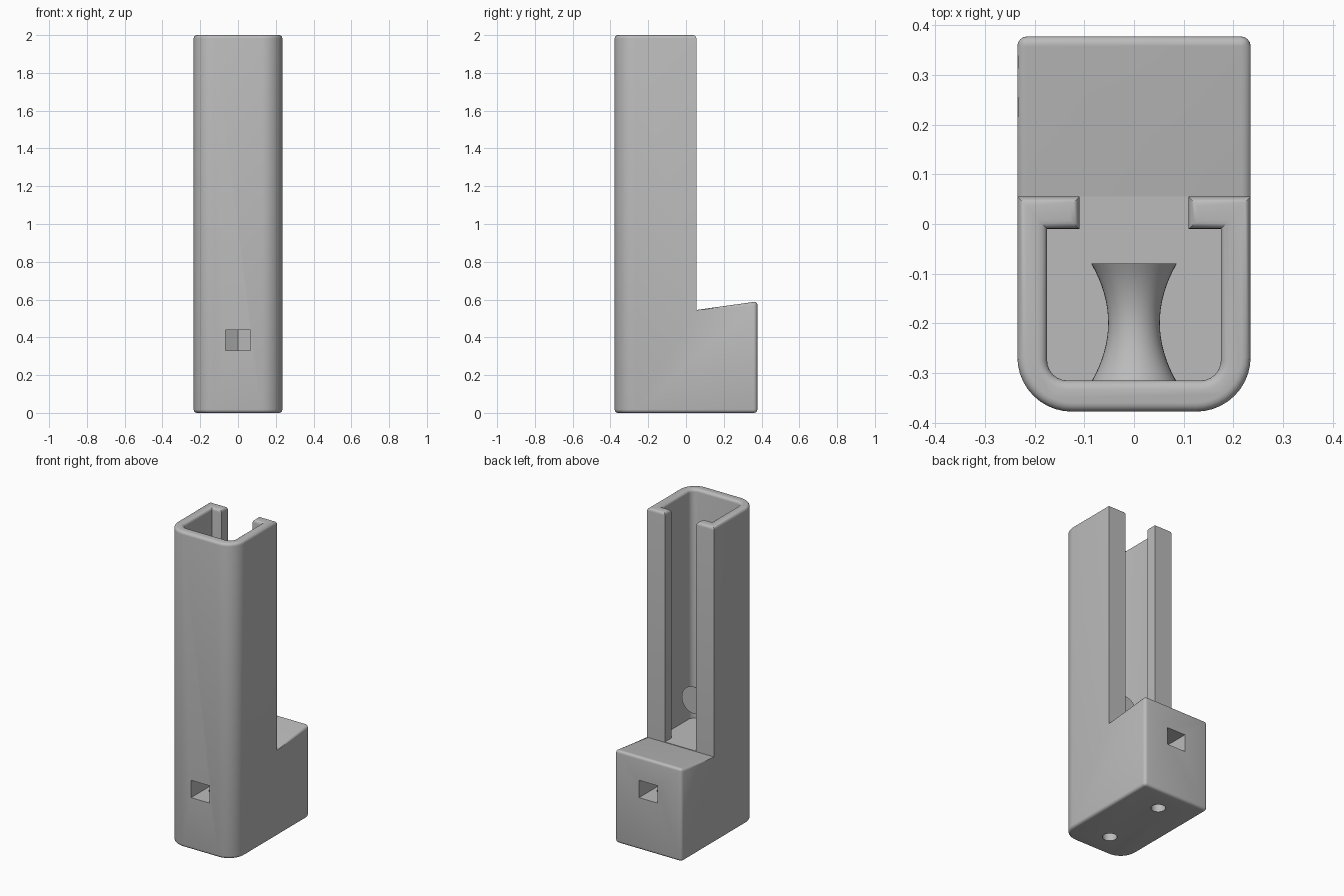
import bpy, bmesh, math
from mathutils import Matrix, Vector

cube = bpy.data.objects.get("Cube")
if cube:
    bpy.data.objects.remove(cube, do_unlink=True)

grey = bpy.data.materials.new("plain_grey")
grey.use_nodes = True
colour = (0.5, 0.5, 0.5, 1)
grey.diffuse_color = colour
grey.node_tree.nodes["Principled BSDF"].inputs["Base Color"].default_value = colour

HALF, FRONT, BACK, POST = 0.235, -0.378, 0.378, 0.055
FOOT, TOP = 0.545, 2.0


def add(name, bm):
    bmesh.ops.recalc_face_normals(bm, faces=bm.faces)
    mesh = bpy.data.meshes.new(name)
    bm.to_mesh(mesh)
    bm.free()
    mesh.materials.append(grey)
    ob = bpy.data.objects.new(name, mesh)
    bpy.context.collection.objects.link(ob)
    return ob


def prism(points, offset):
    """Extrude a closed outline of 3D points along an offset."""
    bm = bmesh.new()
    face = bm.faces.new([bm.verts.new(p) for p in points])
    new = bmesh.ops.extrude_face_region(bm, geom=[face])["geom"]
    bmesh.ops.translate(bm, vec=offset,
                        verts=[v for v in new if isinstance(v, bmesh.types.BMVert)])
    bmesh.ops.recalc_face_normals(bm, faces=bm.faces)
    return bm


def round_edges(bm, rule, radius, segments):
    edges = [e for e in bm.edges if rule(e)]
    bmesh.ops.bevel(bm, geom=edges, offset=radius, segments=segments,
                    profile=0.5, affect='EDGES', clamp_overlap=True)


def upright(e, y):
    a, b = (v.co for v in e.verts)
    return abs(a.z - b.z) > 0.1 and all(abs(c.y - y) < 0.005 for c in (a, b))


def cut(body, cutter):
    mod = body.modifiers.new("cut", 'BOOLEAN')
    mod.operation, mod.solver, mod.object = 'DIFFERENCE', 'EXACT', cutter
    bpy.ops.object.select_all(action='DESELECT')
    bpy.context.view_layer.objects.active = body
    body.select_set(True)
    bpy.ops.object.modifier_apply(modifier=mod.name)
    bpy.data.objects.remove(cutter, do_unlink=True)


# Body: L-shaped side profile with rounded front corners
side = [(FRONT, 0), (BACK, 0), (BACK, 0.59), (POST, FOOT), (POST, TOP), (FRONT, TOP)]
bm = prism([(-HALF, y, z) for y, z in side], (2 * HALF, 0, 0))
round_edges(bm, lambda e: upright(e, FRONT), 0.11, 10)
round_edges(bm, lambda e: upright(e, BACK), 0.02, 4)
body = add("holder_body", bm)

# Cavity with a narrower slot between the two rear posts
half_outline = [(0.175, -0.315), (0.175, -0.01), (0.11, -0.01), (0.11, 0.075)]
outline = half_outline + [(-x, y) for x, y in reversed(half_outline)]
bm = prism([(x, y, FOOT + 0.003) for x, y in outline], (0, 0, TOP))
round_edges(bm, lambda e: upright(e, -0.315), 0.04, 6)
cut(body, add("cavity_cutter", bm))


# Soft rims at the top, the bottom and around the rear block
def is_rim(e):
    if len(e.link_faces) != 2 or e.calc_face_angle() < 0.7:
        return False
    cos = [v.co for v in e.verts]
    top = all(c.z > TOP - 0.001 for c in cos)
    bottom = all(c.z < 0.001 for c in cos)
    block = (all(c.y > POST - 0.001 and FOOT - 0.001 < c.z < 0.6 for c in cos)
             and max(c.y for c in cos) > 0.3)
    return top or bottom or block


bm = bmesh.new()
bm.from_mesh(body.data)
bmesh.ops.remove_doubles(bm, verts=bm.verts, dist=0.0001)
round_edges(bm, is_rim, 0.018, 4)
bm.to_mesh(body.data)
bm.free()

# Nut pockets and screw holes, one pair at the front and one at the back
for s in (-1, 1):
    centre, r = 0.217, 0.075
    w = r * math.cos(math.pi / 6)
    plan = [(-w, 0.45), (-w, centre - r / 2), (0, centre - r), (w, centre - r / 2), (w, 0.45)]
    cut(body, add("pocket_cutter", prism([(x, s * y, 0.33) for x, y in plan], (0, 0, 0.11))))
    bm = bmesh.new()
    bmesh.ops.create_cone(bm, cap_ends=True, segments=32, radius1=0.042, radius2=0.042,
                          depth=0.9, matrix=Matrix.Translation((0, s * centre, -0.05)))
    cut(body, add("screw_cutter", bm))

# Waisted peg standing out from the inner front wall
bm = bmesh.new()
steps, y0, y1 = 16, -0.318, -0.08
profile = [Vector((0, y0, 0))]
for i in range(steps + 1):
    t = 2 * i / steps - 1
    profile.append(Vector((0.052 + 0.034 * t * t, y0 + (y1 - y0) * i / steps, 0)))
profile.append(Vector((0, y1, 0)))
verts = [bm.verts.new(p) for p in profile]
edges = [bm.edges.new(pair) for pair in zip(verts, verts[1:])]
bmesh.ops.spin(bm, geom=verts + edges, cent=(0, 0, 0), axis=(0, 1, 0),
               angle=2 * math.pi, steps=40, use_merge=True)
bmesh.ops.remove_doubles(bm, verts=bm.verts, dist=0.0001)
bmesh.ops.translate(bm, verts=bm.verts, vec=(0, 0, 0.79))
peg = add("peg", bm)

bpy.ops.object.select_all(action='DESELECT')
for ob in (body, peg):
    ob.select_set(True)
bpy.context.view_layer.objects.active = body
bpy.ops.object.shade_smooth_by_angle(angle=math.radians(35))
